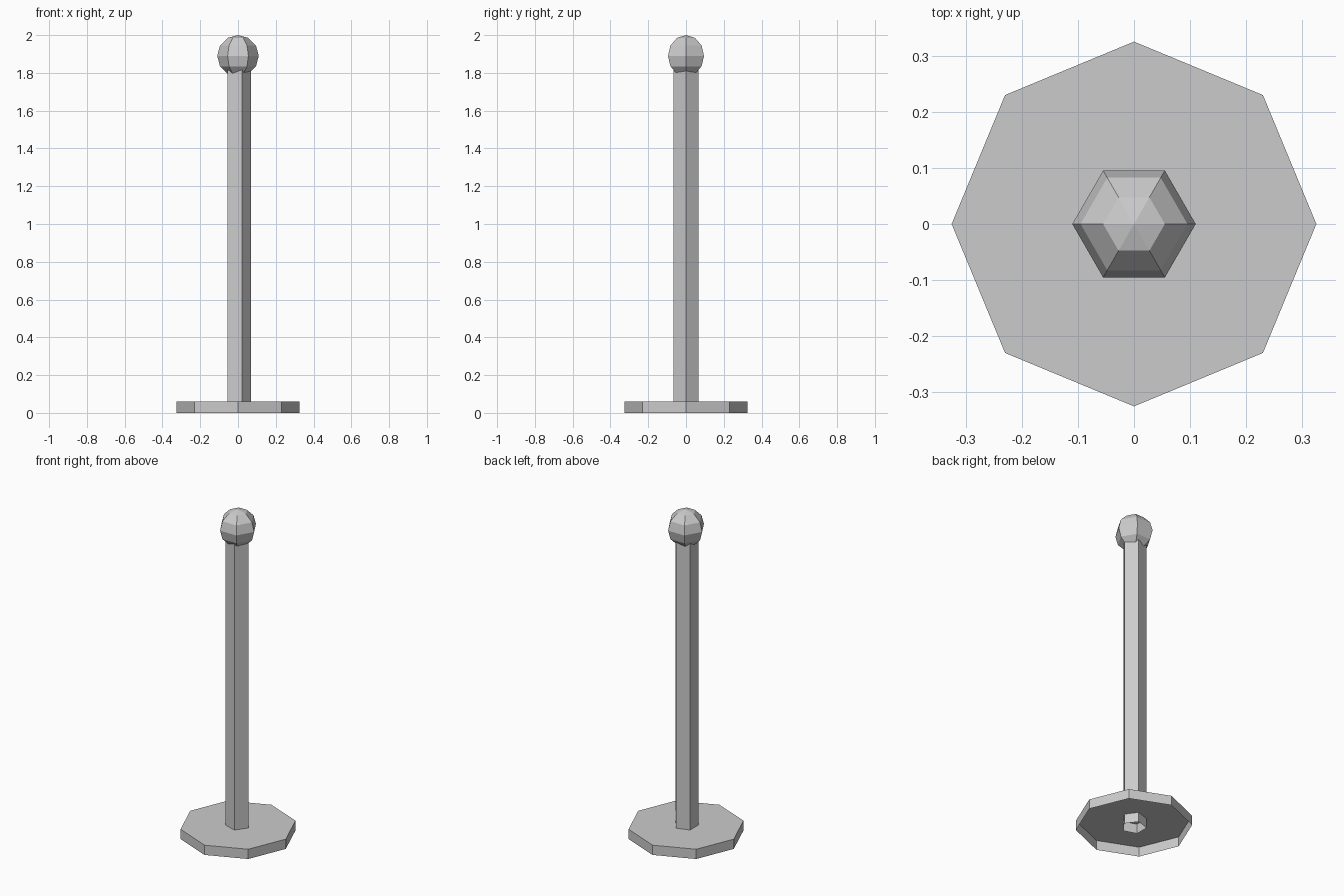
import bpy
from math import cos, sin, pi

if "Cube" in bpy.data.objects:
    bpy.data.objects.remove(bpy.data.objects["Cube"])


def lathe(name, profile, sides, cap_top=False):
    """Revolve (radius, z) points, listed bottom to top, into a flat-sided shell.
    The first corner points along +x; zero radius makes a single tip vertex."""
    verts, rings, faces = [], [], []
    for r, z in profile:
        start = len(verts)
        if r < 1e-6:
            verts.append((0, 0, z))
            rings.append([start] * sides)
        else:
            for i in range(sides):
                a = 2 * pi * i / sides
                verts.append((r * cos(a), r * sin(a), z))
            rings.append(list(range(start, start + sides)))
    for low, high in zip(rings, rings[1:]):
        for i in range(sides):
            j = (i + 1) % sides
            quad = (low[i], low[j], high[j], high[i])
            faces.append(tuple(dict.fromkeys(quad)))
    if cap_top:
        faces.append(tuple(rings[-1]))
    mesh = bpy.data.meshes.new(name)
    mesh.from_pydata(verts, [], faces)
    mesh.update()
    obj = bpy.data.objects.new(name, mesh)
    bpy.context.collection.objects.link(obj)
    return obj


# Octagonal foot plate, open underneath
lathe("base", [(0.325, 0), (0.325, 0.06)], 8, cap_top=True)

# Five-sided hollow post running from the floor into the ball
lathe("post", [(0.07, 0), (0.07, 1.83)], 5)

# Six-sided ball finial
R, CENTRE, RINGS = 0.11, 1.89, 6
ball = [(R * sin(pi * k / RINGS), CENTRE - R * cos(pi * k / RINGS))
        for k in range(RINGS + 1)]
lathe("ball_finial", ball, 6)
